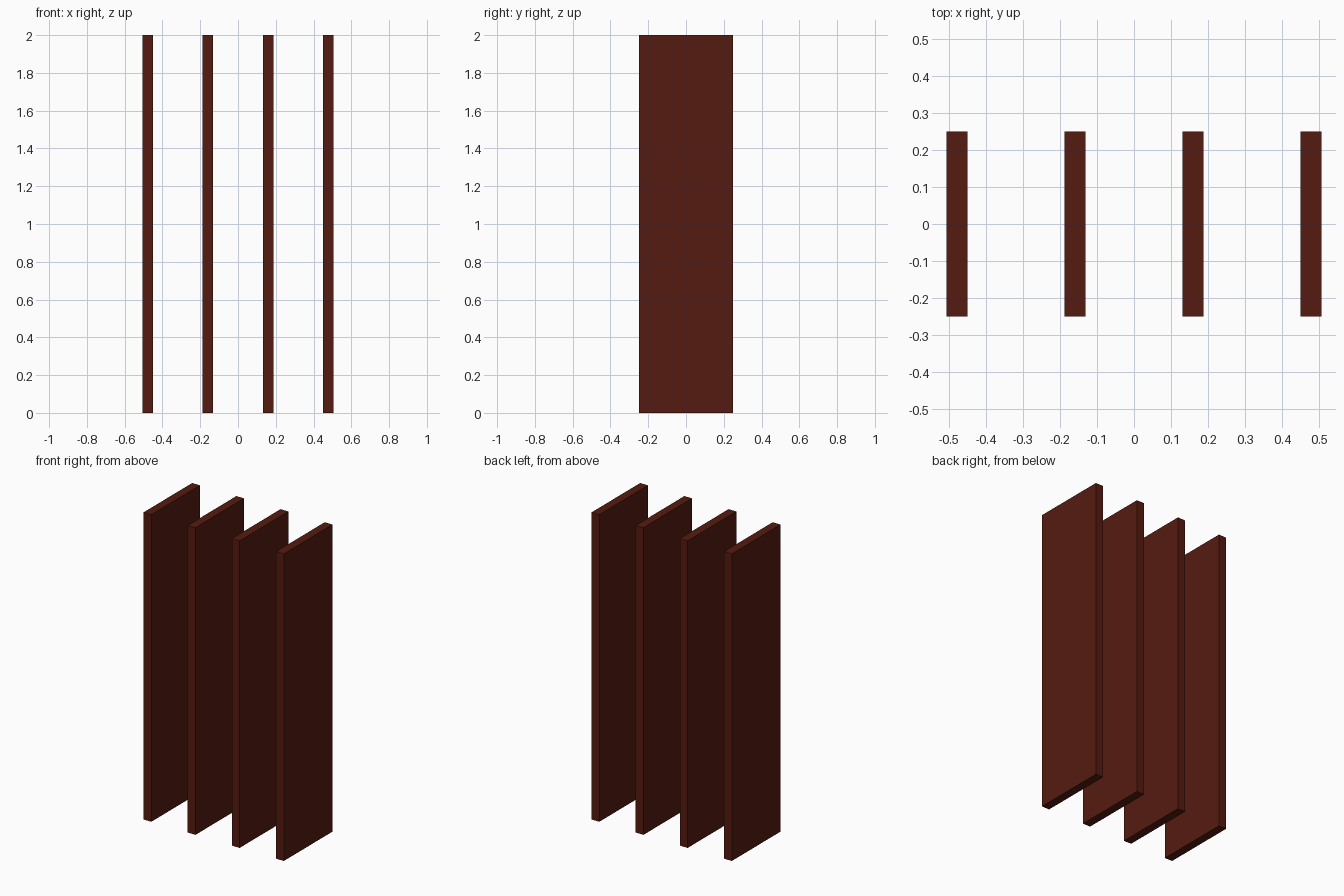
import bpy

if "Cube" in bpy.data.objects:
    bpy.data.objects.remove(bpy.data.objects["Cube"])

WIDTH, DEPTH, HEIGHT = 0.056, 0.50, 2.0
PITCH = 0.3183
COUNT = 4

# Dark reddish-brown wood
wood = bpy.data.materials.new("dark_wood")
wood.diffuse_color = (0.09, 0.011, 0.005, 1.0)
wood.use_nodes = True
wood.node_tree.nodes["Principled BSDF"].inputs["Base Color"].default_value = wood.diffuse_color


def add_board(name, x):
    bpy.ops.mesh.primitive_cube_add(size=1, location=(x, 0, HEIGHT / 2))
    board = bpy.context.object
    board.name = name
    board.scale = (WIDTH, DEPTH, HEIGHT)
    bpy.ops.object.transform_apply(location=False, rotation=False, scale=True)
    board.data.materials.append(wood)


# Row of evenly spaced upright boards
for i in range(COUNT):
    add_board(f"upright_board_{i + 1}", (i - (COUNT - 1) / 2) * PITCH)
